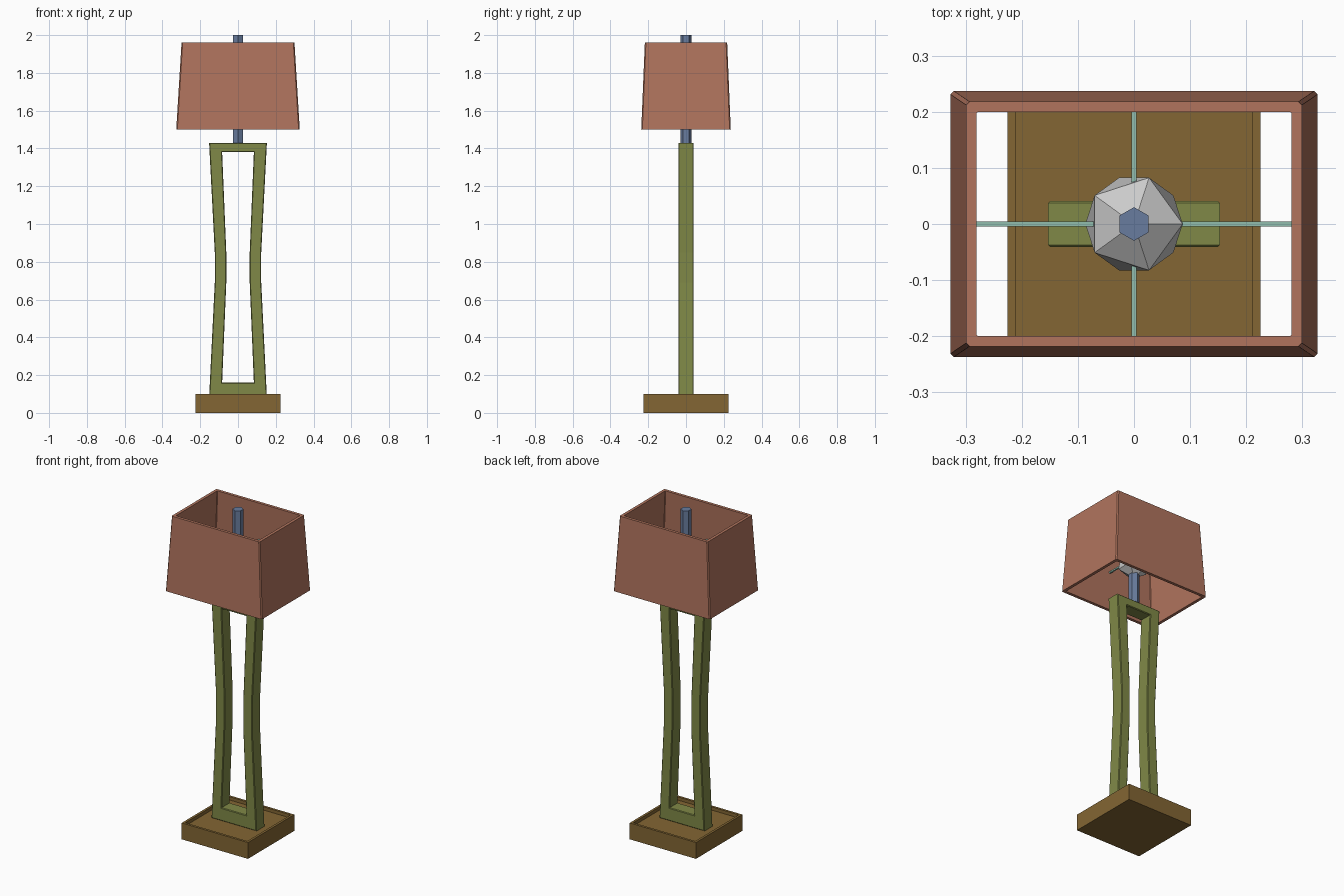
import bpy, bmesh, math
from mathutils import Matrix

if "Cube" in bpy.data.objects:
    bpy.data.objects.remove(bpy.data.objects["Cube"])


def paint(ob, name, rgb):
    mat = bpy.data.materials.get(name) or bpy.data.materials.new(name)
    mat.diffuse_color = (*rgb, 1)
    mat.use_nodes = True
    mat.node_tree.nodes["Principled BSDF"].inputs["Base Color"].default_value = mat.diffuse_color
    ob.data.materials.append(mat)


def finish(name, bm):
    me = bpy.data.meshes.new(name)
    bm.to_mesh(me)
    bm.free()
    ob = bpy.data.objects.new(name, me)
    bpy.context.collection.objects.link(ob)
    return ob


def ring_solid(loops):
    """Closed band of quads through a cycle of equally long point loops."""
    bm = bmesh.new()
    rings = [[bm.verts.new(p) for p in loop] for loop in loops]
    for a, b in zip(rings, rings[1:] + rings[:1]):
        n = len(a)
        for i in range(n):
            j = (i + 1) % n
            bm.faces.new((a[i], a[j], b[j], b[i]))
    bmesh.ops.recalc_face_normals(bm, faces=bm.faces)
    return bm


def box(x, y, z, height):
    bm = bmesh.new()
    bmesh.ops.create_cube(bm, size=1, matrix=Matrix.Translation((0, 0, z))
                          @ Matrix.Diagonal((x, y, height, 1)))
    return bm


# Square base with a shallow recessed top
bm = box(0.45, 0.45, 0.05, 0.1)
top = max(bm.faces, key=lambda f: f.calc_center_median().z)
bmesh.ops.inset_individual(bm, faces=[top], thickness=0.021)
walls = bmesh.ops.extrude_discrete_faces(bm, faces=[top])["faces"]
bmesh.ops.translate(bm, verts=walls[0].verts, vec=(0, 0, -0.02))
base = finish("base", bm)
paint(base, "brown", (0.227, 0.133, 0.033))


# Waisted open frame with chamfered front and back outlines
def outline(points, y):
    right = [(x, y, z) for x, z in points]
    left = [(-x, y, z) for x, z in reversed(points)]
    return right + left


outer = [(0.153, 0.08), (0.123, 0.69), (0.123, 0.85), (0.153, 1.43)]
inner = [(0.084, 0.16), (0.062, 0.69), (0.062, 0.85), (0.084, 1.38)]
bm = ring_solid([outline(outer, -0.041), outline(outer, 0.041),
                 outline(inner, 0.041), outline(inner, -0.041)])
rims = [e for e in bm.edges if abs(e.verts[0].co.y - e.verts[1].co.y) < 1e-4
        and len({round(abs(f.normal.y)) for f in e.link_faces}) == 2]
bmesh.ops.bevel(bm, geom=rims, offset=0.004, segments=1, affect="EDGES")
frame = finish("frame", bm)
paint(frame, "olive", (0.216, 0.25, 0.063))

# Hexagonal pole
bm = bmesh.new()
bmesh.ops.create_cone(bm, cap_ends=True, segments=6, radius1=0.03, radius2=0.03,
                      depth=0.58, matrix=Matrix.Translation((0, 0, 1.71)))
pole = finish("pole", bm)
paint(pole, "blue", (0.141, 0.202, 0.342))

# Faceted bulb
bm = bmesh.new()
bmesh.ops.create_icosphere(bm, subdivisions=1, radius=0.097,
                           matrix=Matrix.Translation((0, 0, 1.70)))
finish("bulb", bm)

# Crossed shade supports
for name, x, y in (("support_x", 0.592, 0.009), ("support_y", 0.009, 0.424)):
    paint(finish(name, box(x, y, 1.73, 0.009)), "teal", (0.283, 0.515, 0.423))


# Tapered hollow shade with narrow corner chamfers
def rect(x, y, z, c):
    quarter = [(x, y - c), (x - c, y)]
    half = quarter + [(-px, py) for px, py in reversed(quarter)]
    return [(px, py, z) for px, py in half + [(-px, -py) for px, py in half]]


shade = finish("shade", ring_solid([
    rect(0.327, 0.237, 1.5, 0.006), rect(0.299, 0.218, 1.96, 0.006),
    rect(0.281, 0.2, 1.96, 0.003), rect(0.309, 0.219, 1.5, 0.003)]))
paint(shade, "terracotta", (0.44, 0.175, 0.111))
